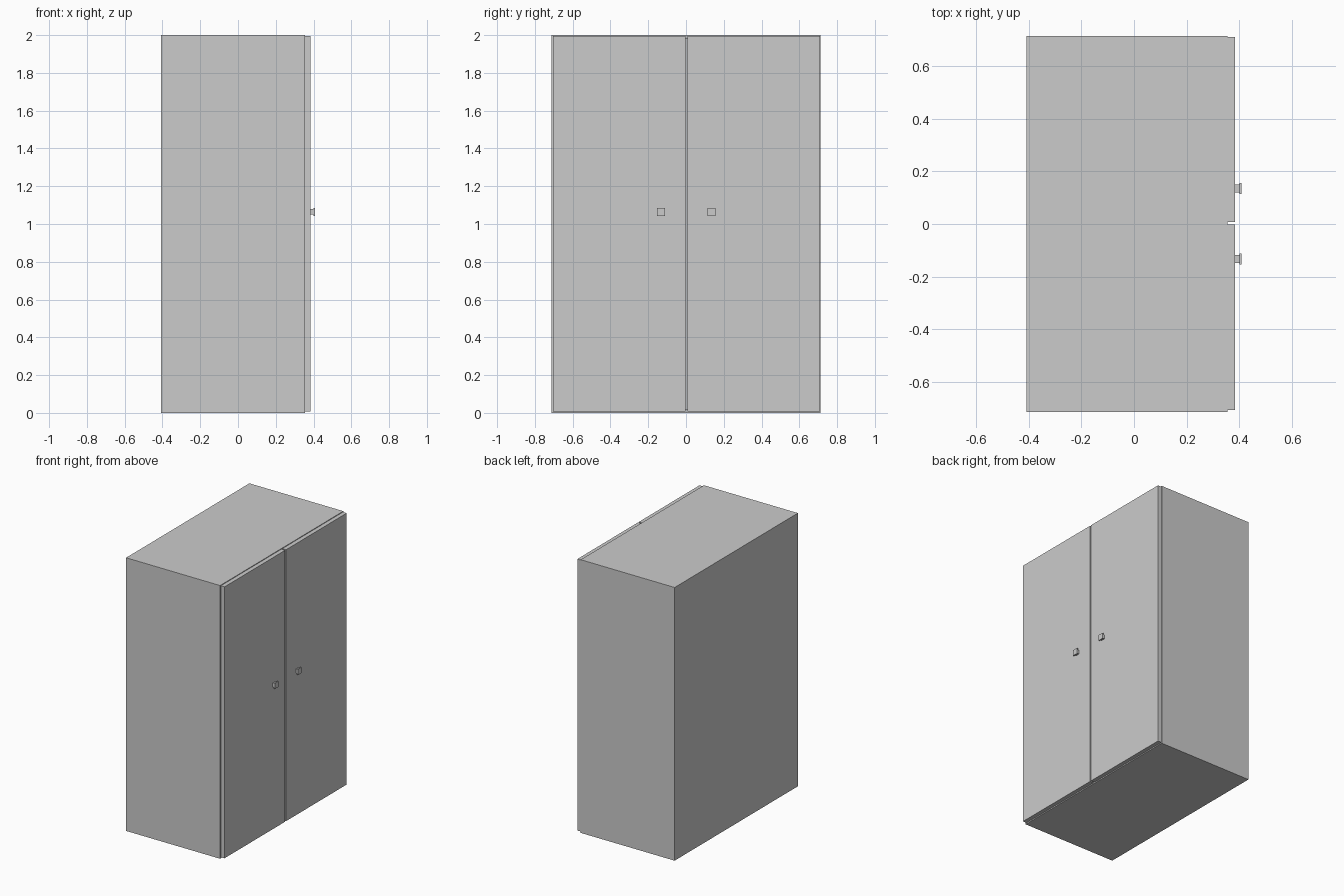
import bpy, bmesh

if "Cube" in bpy.data.objects:
    bpy.data.objects.remove(bpy.data.objects["Cube"])

def make_object(name, bm):
    bmesh.ops.recalc_face_normals(bm, faces=bm.faces)
    mesh = bpy.data.meshes.new(name)
    bm.to_mesh(mesh)
    bm.free()
    obj = bpy.data.objects.new(name, mesh)
    bpy.context.collection.objects.link(obj)
    return obj

def box(name, x, y, z):
    """Box spanning the given (min, max) ranges."""
    bm = bmesh.new()
    bmesh.ops.create_cube(bm, size=1)
    for v in bm.verts:
        v.co = [r[0] if c < 0 else r[1] for c, r in zip(v.co, (x, y, z))]
    return make_object(name, bm)

def knob(name, y, z, sections):
    """Square knob lofted along x from (x, half width) sections."""
    bm = bmesh.new()
    rings = [[bm.verts.new((x, y + a * h, z + b * h))
              for a, b in ((-1, -1), (1, -1), (1, 1), (-1, 1))]
             for x, h in sections]
    for r0, r1 in zip(rings, rings[1:]):
        for i in range(4):
            j = (i + 1) % 4
            bm.faces.new((r0[i], r0[j], r1[j], r1[i]))
    bm.faces.new(rings[0])
    bm.faces.new(rings[-1])
    return make_object(name, bm)

BACK, FRONT, DOOR = -0.407, 0.354, 0.384
W, H, T = 0.713, 2.0, 0.02
INNER = BACK + 0.01

# Hollow carcass
box("back_panel", (BACK, INNER), (-W, W), (0, H))
for side, s in (("left", -1), ("right", 1)):
    box(side + "_side_panel", (INNER, FRONT), sorted((s * W, s * (W - T))), (0, H))
box("bottom_panel", (INNER, FRONT), (T - W, W - T), (0, T))
box("top_panel", (INNER, FRONT), (T - W, W - T), (H - T, H))

# Pair of doors with a narrow gap, each with a square knob
for side, y0, y1, yk in (("left", -0.705, -0.002, -0.132),
                         ("right", 0.008, 0.709, 0.135)):
    box(side + "_door", (FRONT, DOOR), (y0, y1), (0.008, 1.995))
    knob(side + "_knob", yk, 1.064,
         ((DOOR, 0.015), (0.400, 0.015), (0.400, 0.021), (0.407, 0.021)))
